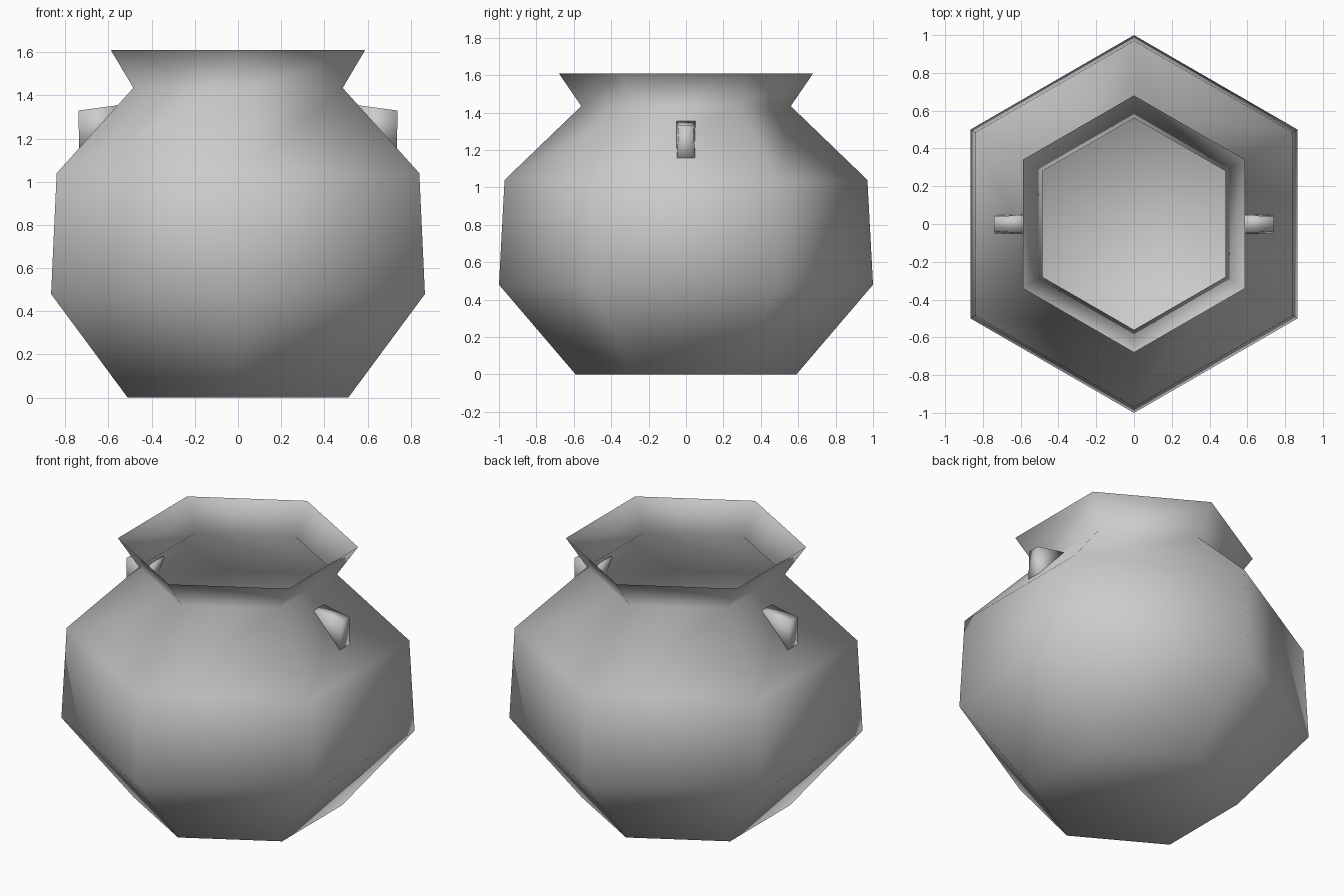
import bpy, bmesh, math

cube = bpy.data.objects.get("Cube")
if cube:
    bpy.data.objects.remove(cube, do_unlink=True)

# Plain grey clay
clay = bpy.data.materials.new("grey clay")
clay.use_nodes = True
colour = (0.6, 0.6, 0.6, 1)
clay.diffuse_color = colour
clay.node_tree.nodes["Principled BSDF"].inputs["Base Color"].default_value = colour


def finish(bm, name):
    """Turn a bmesh into a smooth-shaded clay object."""
    mesh = bpy.data.meshes.new(name)
    bm.to_mesh(mesh)
    bm.free()
    mesh.materials.append(clay)
    mesh.shade_smooth()
    obj = bpy.data.objects.new(name, mesh)
    bpy.context.collection.objects.link(obj)
    return obj


def bridge(bm, low, high):
    """Join two rings of vertices with quads."""
    n = len(low)
    for i in range(n):
        j = (i + 1) % n
        bm.faces.new((low[i], low[j], high[j], high[i]))


# Pot: six-sided thin shell with a closed foot and open flared mouth
SIDES = 6
profile = [(0.59, 0), (1.0, 0.48), (0.97, 1.04), (0.56, 1.435), (0.68, 1.61)]
bm = bmesh.new()
rings = []
for radius, z in profile:
    angles = [math.pi / 2 + math.tau * i / SIDES for i in range(SIDES)]
    rings.append([bm.verts.new((radius * math.cos(a), radius * math.sin(a), z))
                  for a in angles])
for low, high in zip(rings, rings[1:]):
    bridge(bm, low, high)
bm.faces.new(reversed(rings[0]))
finish(bm, "pot_body")

# Lugs: small tapered wedges on both shoulders, rooted in the wall
lug_outline = [(0.54, 1.357, 0.052), (0.62, 1.15, 0.052),
               (0.735, 1.14, 0.05), (0.74, 1.33, 0.038)]
for name, side in (("left_lug", 1), ("right_lug", -1)):
    bm = bmesh.new()
    front = [bm.verts.new((side * x, -w, z)) for x, z, w in lug_outline]
    back = [bm.verts.new((side * x, w, z)) for x, z, w in lug_outline]
    bridge(bm, front, back)
    bm.faces.new(front)
    bm.faces.new(reversed(back))
    bmesh.ops.recalc_face_normals(bm, faces=bm.faces)
    finish(bm, name)
